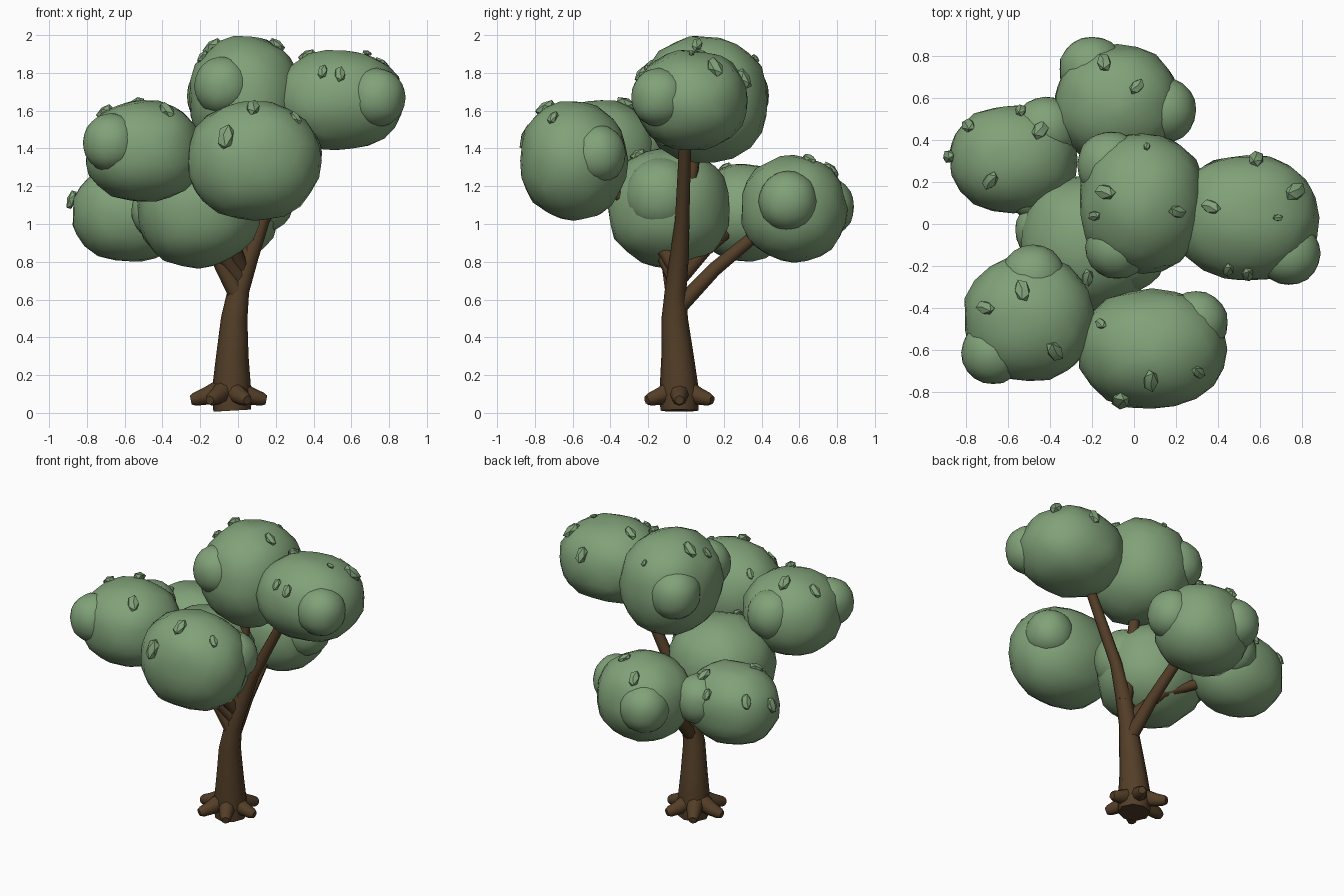
import bpy, bmesh, math, random
from mathutils import Vector, Matrix

random.seed(4)
if "Cube" in bpy.data.objects:
    bpy.data.objects.remove(bpy.data.objects["Cube"])


def material(name, rgb):
    m = bpy.data.materials.new(name)
    m.use_nodes = True
    m.diffuse_color = (*rgb, 1)
    m.node_tree.nodes["Principled BSDF"].inputs["Base Color"].default_value = (*rgb, 1)
    return m


LEAF = material("leaf_green", (0.22, 0.36, 0.19))
BARK = material("bark_brown", (0.088, 0.049, 0.021))


def activate(obj):
    bpy.ops.object.select_all(action='DESELECT')
    obj.select_set(True)
    bpy.context.view_layer.objects.active = obj


def mesh_object(name, bm, mat, angle):
    me = bpy.data.meshes.new(name)
    bm.to_mesh(me)
    bm.free()
    me.materials.append(mat)
    obj = bpy.data.objects.new(name, me)
    bpy.context.collection.objects.link(obj)
    activate(obj)
    bpy.ops.object.shade_smooth_by_angle(angle=math.radians(angle))
    return obj


def blob(name, centre, radii, power=2.2, jitter=0.025):
    """Slightly boxy, uneven ball of foliage."""
    bm = bmesh.new()
    bmesh.ops.create_icosphere(bm, subdivisions=3, radius=1)
    for v in bm.verts:
        d = v.co.normalized()
        r = sum(abs(c) ** power for c in d) ** (-1 / power)
        r *= 1 + random.uniform(-jitter, jitter)
        v.co = Vector(c + k * a * r for c, k, a in zip(centre, d, radii))
    return mesh_object(name, bm, LEAF, 60)


def limb(name, points):
    """Tapered round limb through (x, y, z, radius) points."""
    cu = bpy.data.curves.new(name, 'CURVE')
    cu.dimensions = '3D'
    cu.bevel_depth = 1
    cu.bevel_resolution = 2
    cu.use_fill_caps = True
    sp = cu.splines.new('POLY')
    sp.points.add(len(points) - 1)
    for p, (x, y, z, r) in zip(sp.points, points):
        p.co = (x, y, z, 1)
        p.radius = r
    cu.materials.append(BARK)
    obj = bpy.data.objects.new(name, cu)
    bpy.context.collection.objects.link(obj)
    activate(obj)
    bpy.ops.object.convert(target='MESH')
    bpy.ops.object.shade_smooth_by_angle(angle=math.radians(50))


# Trunk sweeping up into the highest side branch
limb("trunk", [(-.03, -.035, .012, .1), (-.035, -.035, .1, .106), (-.03, -.045, .3, .086),
               (-.02, -.06, .5, .07), (.003, -.055, .65, .057), (.06, -.035, .83, .05),
               (.13, -.02, 1.02, .038), (.4, 0, 1.55, .03)])

# Branches reaching into each foliage mass
limb("branch_back", [(-.01, -.04, .56, .045), (-.03, .15, .76, .038), (-.06, .5, 1.05, .03)])
limb("branch_left", [(0, -.06, .62, .05), (-.09, -.09, .79, .042), (-.2, -.1, 1.0, .03)])
limb("branch_top", [(.05, -.04, .78, .05), (.02, -.02, .95, .04), (.04, .08, 1.6, .03)])
limb("branch_front", [(.02, -.05, .76, .042), (-.08, -.22, 1.02, .035), (-.02, -.48, 1.28, .03)])
limb("branch_front_right", [(0, -.06, .72, .045), (-.2, -.2, 1.0, .035), (-.45, -.4, 1.3, .03)])
limb("branch_back_right", [(-.01, -.04, .7, .04), (-.15, .1, .86, .035), (-.5, .3, 1.02, .03)])

# Ring of stubby roots with rounded tips
for i in range(6):
    a = math.radians(60 * i)
    c, s = math.cos(a), math.sin(a)
    limb("root_%d" % (i + 1), [(-.05 + d * c, -.035 + d * s, z, r) for d, z, r in
                               ((.03, .125, .06), (.12, .088, .046), (.18, .072, .035), (.2, .068, .024))])

# Foliage: name, centre, radii, then smaller lumps as (centre, radius)
MASSES = [
    ("foliage_top", (.04, .1, 1.66), (.3, .335, .335),
     [((-.08, -.11, 1.73), .155), ((-.11, .28, 1.68), .165), ((.17, .06, 1.65), .16)]),
    ("foliage_left", (.535, .03, 1.655), (.34, .3, .265), [((.735, -.14, 1.67), .155)]),
    ("foliage_front", (.085, -.595, 1.335), (.35, .285, .315), [((.295, -.47, 1.37), .155)]),
    ("foliage_front_right", (-.5, -.45, 1.385), (.31, .3, .27),
     [((-.67, -.61, 1.43), .155), ((-.48, -.255, 1.43), .16)]),
    ("foliage_back_right", (-.575, .31, 1.06), (.305, .255, .26),
     [((-.42, .45, 1.1), .16), ((-.46, .15, 1.06), .14)]),
    ("foliage_back", (-.08, .57, 1.08), (.3, .28, .28),
     [((.14, .54, 1.12), .16), ((-.2, .735, 1.09), .16)]),
    ("foliage_middle", (-.21, -.09, 1.085), (.33, .325, .315),
     [((-.04, -.13, 1.15), .2), ((-.43, -.03, 1.07), .14)]),
]
for name, centre, radii, lumps in MASSES:
    blob(name, centre, radii)
    for i, (c, r) in enumerate(lumps):
        blob("%s_lump_%d" % (name, i + 1), c, (r * .97, r * .97, r), 2.1, .015)

# Small pointed leaves on the upper foliage: x, y, size
LEAVES = [(-.13, .15, .045), (.2, .06, .037), (-.18, .04, .03), (.06, .36, .02), (.37, .08, .04),
          (.58, .3, .045), (.76, .15, .05), (.68, .03, .02), (.45, -.21, .033), (.54, -.23, .036),
          (.08, -.74, .045), (.3, -.7, .033), (-.15, -.48, .03), (-.53, -.32, .045),
          (-.7, -.4, .04), (-.38, -.6, .045), (-.22, -.25, .035), (-.78, .46, .04),
          (-.68, .21, .04), (-.45, .44, .045), (-.54, .53, .033), (-.14, .76, .042),
          (.01, .65, .035), (-.06, -.83, .055), (-.87, .32, .04)]
bm = bmesh.new()
for x, y, size in LEAVES:
    best = None
    for _, c, r, _ in MASSES:
        k = 1 - ((x - c[0]) / r[0]) ** 2 - ((y - c[1]) / r[1]) ** 2
        if k > 0:
            p = Vector((x, y, c[2] + r[2] * math.sqrt(k)))
            if best is None or p.z > best[0].z:
                n = Vector((p[i] - c[i]) / r[i] ** 2 for i in range(3))
                best = p, n.normalized()
    if best:
        turn = best[1].to_track_quat('Z', 'Y').to_matrix().to_4x4()
        mat = (Matrix.Translation(best[0] + best[1] * .012) @ turn
               @ Matrix.Diagonal((.85, 1.4, .65, 1)))
        bmesh.ops.create_icosphere(bm, subdivisions=1, radius=size, matrix=mat)
mesh_object("small_leaves", bm, LEAF, 30)
